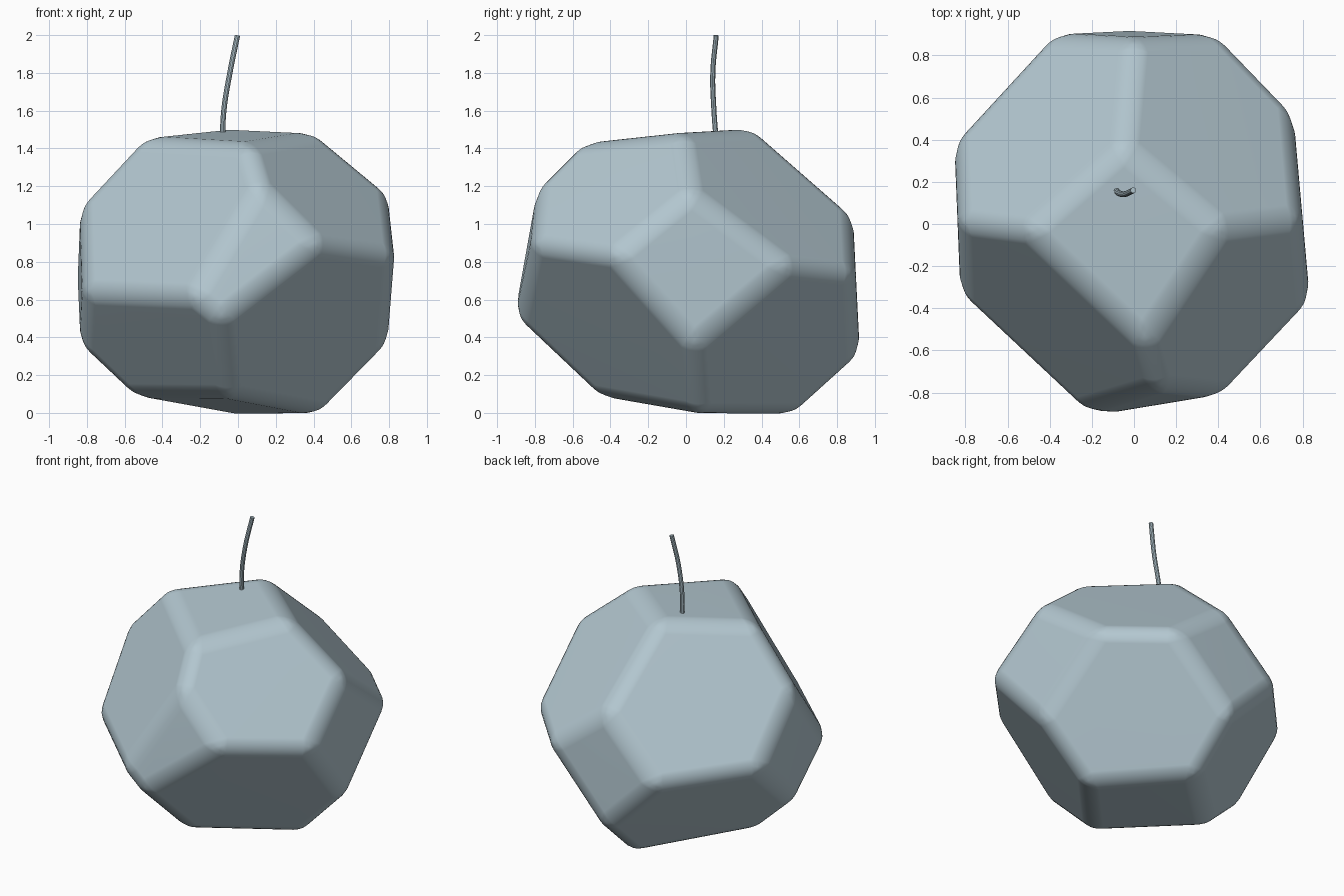
import bpy
import bmesh
from mathutils import Vector

cube = bpy.data.objects.get("Cube")
if cube:
    bpy.data.objects.remove(cube, do_unlink=True)

# One pale blue-grey colour for everything
mat = bpy.data.materials.new("pale_blue_grey")
mat.use_nodes = True
colour = (0.45, 0.57, 0.63, 1.0)
mat.diffuse_color = colour
mat.node_tree.nodes["Principled BSDF"].inputs["Base Color"].default_value = colour
mat.node_tree.nodes["Principled BSDF"].inputs["Roughness"].default_value = 0.6


def activate(obj):
    bpy.ops.object.select_all(action="DESELECT")
    obj.select_set(True)
    bpy.context.view_layer.objects.active = obj


# Each facet is the plane through, and square to, a vector from the centre
centre = Vector((0, 0, 0.75))
diamond_facets = [
    (-0.02, -0.064, 0.709),   # top
    (-0.065, -0.061, -0.691),  # bottom
    (0.041, -0.828, 0.124),   # front
    (0, 0.883, 0.044),        # back
    (0.784, 0.07, 0),         # left
    (-0.823, -0.033, 0),      # right
]
corner_facets = [
    (0.437, -0.343, 0.474),
    (-0.388, -0.428, 0.311),
    (0.336, 0.375, 0.464),
    (-0.386, 0.392, 0.407),
    (0.351, -0.385, -0.372),
    (-0.381, -0.387, -0.448),
    (0.46, 0.397, -0.421),
    (-0.466, 0.388, -0.449),
]

# Faceted body: a block cut by every facet plane
bm = bmesh.new()
bmesh.ops.create_cube(bm, size=4)
bmesh.ops.translate(bm, verts=bm.verts, vec=centre)
for facet in diamond_facets + corner_facets:
    foot = Vector(facet) * 1.015
    bmesh.ops.bisect_plane(
        bm, geom=bm.verts[:] + bm.edges[:] + bm.faces[:], dist=1e-5,
        plane_co=centre + foot, plane_no=foot.normalized(), clear_outer=True)
    bmesh.ops.holes_fill(bm, edges=bm.edges[:], sides=0)
bmesh.ops.recalc_face_normals(bm, faces=bm.faces[:])
mesh = bpy.data.meshes.new("faceted_body")
bm.to_mesh(mesh)
bm.free()
body = bpy.data.objects.new("faceted_body", mesh)
bpy.context.collection.objects.link(body)
mesh.materials.append(mat)
activate(body)
bpy.ops.object.shade_smooth()

# Soft rounded edges
bevel = body.modifiers.new("rounded_edges", "BEVEL")
bevel.width = 0.085
bevel.segments = 6
bevel.limit_method = "NONE"
body.modifiers.new("flat_facets", "WEIGHTED_NORMAL")

# Thin bent stem
curve = bpy.data.curves.new("stem", "CURVE")
curve.dimensions = "3D"
curve.bevel_depth = 0.014
curve.bevel_resolution = 3
curve.use_fill_caps = True
path = [(-0.083, 0.16, 1.44), (-0.075, 0.148, 1.6),
        (-0.043, 0.142, 1.8), (-0.003, 0.16, 1.998)]
spline = curve.splines.new("BEZIER")
spline.bezier_points.add(len(path) - 1)
for point, co in zip(spline.bezier_points, path):
    point.co = co
    point.handle_left_type = point.handle_right_type = "AUTO"
curve.materials.append(mat)
stem = bpy.data.objects.new("stem", curve)
bpy.context.collection.objects.link(stem)
activate(stem)
bpy.ops.object.convert(target="MESH")
bpy.ops.object.shade_smooth_by_angle()
